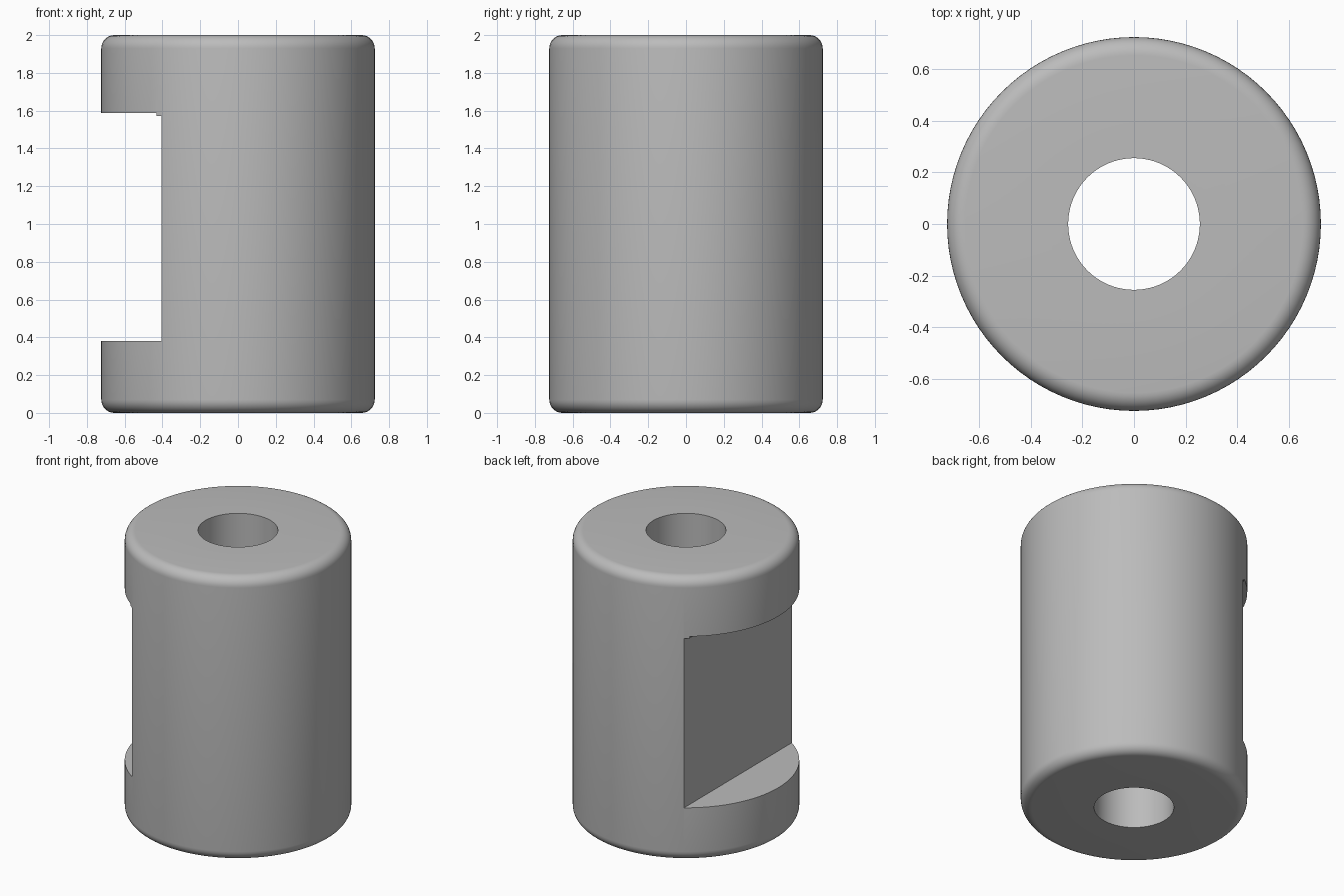
import bpy, bmesh, math

cube = bpy.data.objects.get("Cube")
if cube:
    bpy.data.objects.remove(cube, do_unlink=True)

RADIUS, BORE, HEIGHT, FILLET = 0.724, 0.255, 2.0, 0.07
SEGMENTS = 96

grey = bpy.data.materials.new("plain grey")
grey.use_nodes = True
color = (0.5, 0.5, 0.5, 1)
grey.diffuse_color = color
grey.node_tree.nodes["Principled BSDF"].inputs["Base Color"].default_value = color


def make_object(name, bm):
    bmesh.ops.recalc_face_normals(bm, faces=bm.faces)
    mesh = bpy.data.meshes.new(name)
    bm.to_mesh(mesh)
    bm.free()
    mesh.materials.append(grey)
    obj = bpy.data.objects.new(name, mesh)
    bpy.context.collection.objects.link(obj)
    return obj


# Sleeve: rounded wall profile spun around the bore
def rounded_corner(z_center, start):
    angles = [math.radians(start + 90 * i / 8) for i in range(9)]
    return [(RADIUS - FILLET + FILLET * math.cos(a), z_center + FILLET * math.sin(a))
            for a in angles]


profile = ([(BORE, 0)] + rounded_corner(FILLET, -90)
           + rounded_corner(HEIGHT - FILLET, 0) + [(BORE, HEIGHT)])
bm = bmesh.new()
verts = [bm.verts.new((r, 0, z)) for r, z in profile]
edges = [bm.edges.new((v, verts[(i + 1) % len(verts)])) for i, v in enumerate(verts)]
bmesh.ops.spin(bm, geom=verts + edges, cent=(0, 0, 0), axis=(0, 0, 1),
               angle=math.tau, steps=SEGMENTS, use_duplicate=False)
bmesh.ops.remove_doubles(bm, verts=bm.verts, dist=1e-4)
sleeve = make_object("sleeve", bm)

# Side flat: stepped slot outline extruded across the sleeve
outline = [(-1, 0.38), (-0.405, 0.38), (-0.405, 1.573),
           (-0.432, 1.573), (-0.432, 1.588), (-1, 1.588)]
bm = bmesh.new()
face = bm.faces.new([bm.verts.new((x, -1, z)) for x, z in outline])
extruded = bmesh.ops.extrude_face_region(bm, geom=[face])["geom"]
bmesh.ops.translate(bm, vec=(0, 2, 0),
                    verts=[v for v in extruded if isinstance(v, bmesh.types.BMVert)])
cutter = make_object("slot_cutter", bm)

bpy.ops.object.select_all(action="DESELECT")
sleeve.select_set(True)
bpy.context.view_layer.objects.active = sleeve
cut = sleeve.modifiers.new("side slot", "BOOLEAN")
cut.operation = "DIFFERENCE"
cut.solver = "EXACT"
cut.object = cutter
bpy.ops.object.modifier_apply(modifier=cut.name)
bpy.data.objects.remove(cutter, do_unlink=True)

bpy.ops.object.shade_smooth_by_angle(angle=math.radians(30))
